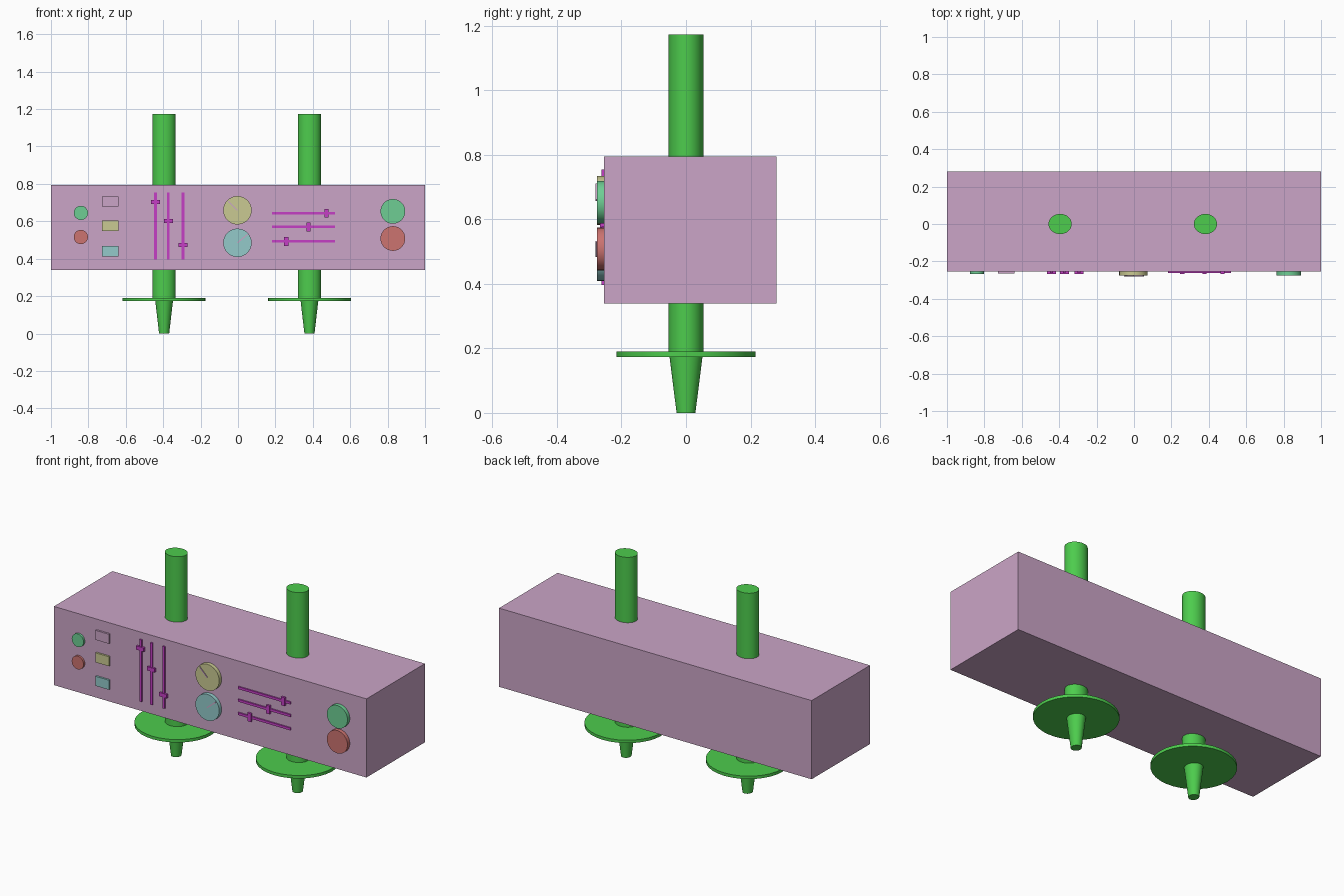
import bpy
from math import pi, radians, sin, cos

cube = bpy.data.objects.get("Cube")
if cube:
    bpy.data.objects.remove(cube, do_unlink=True)


def material(name, rgb):
    """Flat material from an 8-bit display colour."""
    lin = [((c / 255 + 0.055) / 1.055) ** 2.4 for c in rgb] + [1]
    m = bpy.data.materials.new(name)
    m.use_nodes = True
    m.diffuse_color = lin
    m.node_tree.nodes["Principled BSDF"].inputs["Base Color"].default_value = lin
    return m


LILAC = material("lilac", (203, 165, 199))
GREEN = material("bright green", (77, 204, 77))
MAGENTA = material("magenta", (197, 62, 197))
YELLOW = material("pale yellow", (202, 202, 146))
TEAL = material("pale teal", (147, 202, 202))
MINT = material("mint", (110, 206, 148))
RED = material("soft red", (204, 115, 112))

FRONT = -0.254  # front face of the case


def finish(name, mat):
    ob = bpy.context.object
    ob.name = name
    ob.data.materials.append(mat)
    return ob


def box(name, mat, center, size, tilt=0):
    bpy.ops.mesh.primitive_cube_add(size=1, location=center, rotation=(0, tilt, 0))
    ob = finish(name, mat)
    ob.scale = size
    return ob


def plate(name, mat, x, z, w, h, depth):
    """Box standing out from the front panel."""
    return box(name, mat, (x, FRONT - depth / 2, z), (w, depth, h))


def turned(name, mat, x, z0, z1, r0, r1, squash):
    """Vertical round part, slightly oval in plan."""
    bpy.ops.mesh.primitive_cone_add(vertices=32, radius1=r0, radius2=r1,
                                    depth=z1 - z0, location=(x, 0, (z0 + z1) / 2))
    ob = finish(name, mat)
    ob.scale.y = squash
    bpy.ops.object.shade_smooth_by_angle(angle=radians(40))


def knob(name, mat, x, z, r, depth):
    bpy.ops.mesh.primitive_cylinder_add(vertices=32, radius=r, depth=depth,
                                        location=(x, FRONT - depth / 2, z),
                                        rotation=(pi / 2, 0, 0))
    finish(name, mat)
    bpy.ops.object.shade_smooth_by_angle(angle=radians(40))


# Case
box("case", LILAC, (0, 0.013, 0.567), (2, 0.534, 0.455))

# Posts with flange and tapered tip
for side, x in (("right", -0.395), ("left", 0.382)):
    turned(side + "_post", GREEN, x, 0.18, 1.173, 0.062, 0.062, 0.87)
    turned(side + "_flange", GREEN, x, 0.173, 0.19, 0.222, 0.222, 0.97)
    turned(side + "_tip", GREEN, x, 0, 0.18, 0.027, 0.048, 1.08)

# Small and large knob pairs
knob("small_upper_knob", MINT, -0.84, 0.645, 0.038, 0.012)
knob("small_lower_knob", RED, -0.84, 0.516, 0.038, 0.012)
knob("large_upper_knob", MINT, 0.828, 0.653, 0.066, 0.022)
knob("large_lower_knob", RED, 0.828, 0.508, 0.066, 0.022)

# Buttons
for name, mat, z in (("upper", LILAC, 0.706), ("middle", YELLOW, 0.576),
                     ("lower", TEAL, 0.44)):
    plate(name + "_button", mat, -0.683, z, 0.086, 0.055, 0.011)

# Vertical sliders
for i, (x, z) in enumerate(((-0.441, 0.703), (-0.372, 0.602), (-0.294, 0.473))):
    plate(f"vertical_track_{i}", MAGENTA, x, 0.575, 0.014, 0.358, 0.008)
    plate(f"vertical_handle_{i}", MAGENTA, x, z, 0.048, 0.022, 0.012)

# Horizontal sliders
for i, (x, z) in enumerate(((0.473, 0.643), (0.377, 0.57), (0.258, 0.493))):
    plate(f"horizontal_track_{i}", MAGENTA, 0.35, z, 0.336, 0.014, 0.008)
    plate(f"horizontal_handle_{i}", MAGENTA, x, z, 0.022, 0.048, 0.012)

# Dials with thin pointers
for name, mat, z, angle in (("upper", YELLOW, 0.659, 135), ("lower", TEAL, 0.485, 40)):
    knob(name + "_dial", mat, -0.003, z, 0.076, 0.022)
    a = radians(angle)
    box(name + "_pointer", LILAC,
        (-0.003 + 0.035 * cos(a), FRONT - 0.024, z + 0.035 * sin(a)),
        (0.07, 0.004, 0.006), tilt=-a)
